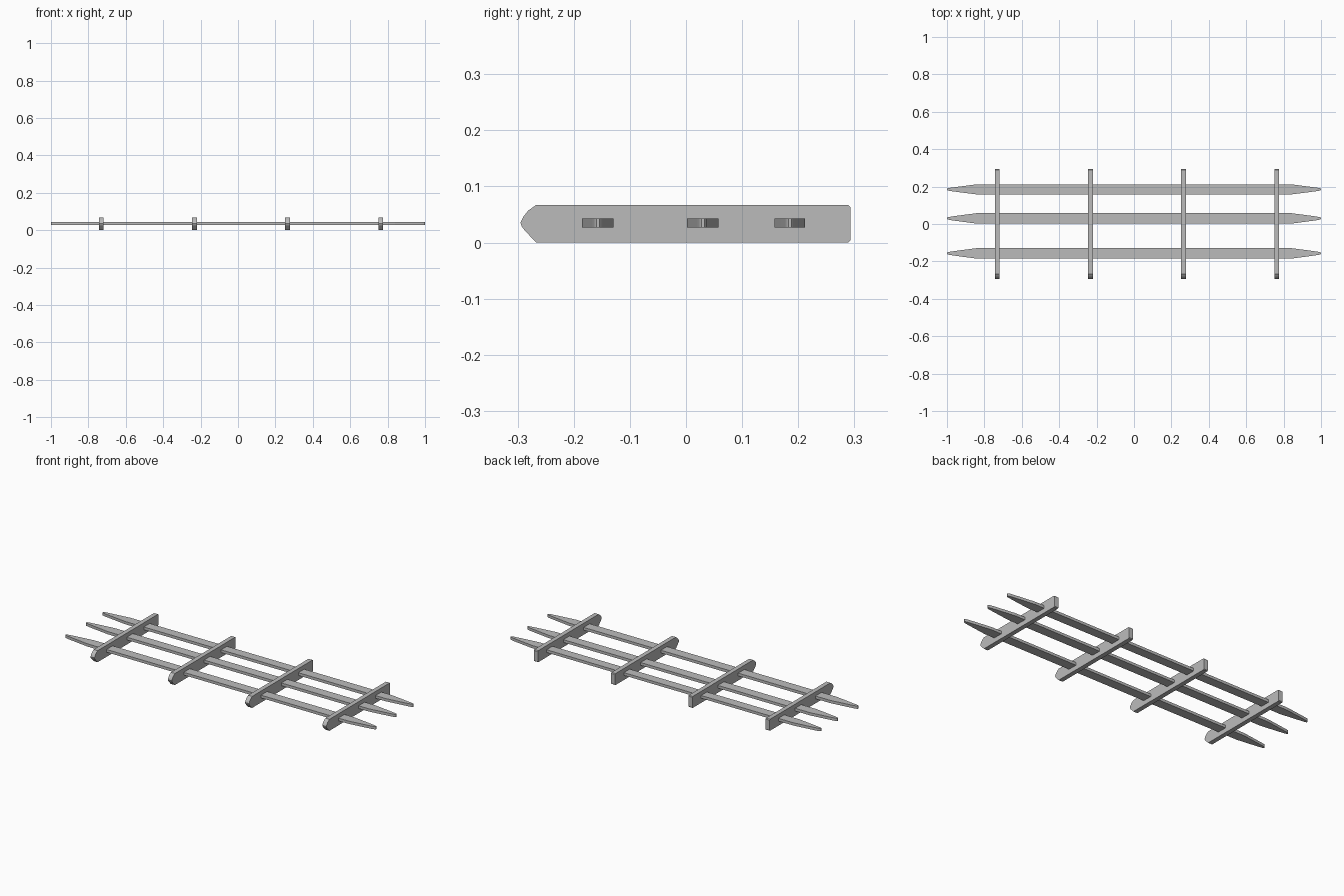
import bpy
import bmesh
from mathutils import Vector

cube = bpy.data.objects.get("Cube")
if cube:
    bpy.data.objects.remove(cube, do_unlink=True)

grey = bpy.data.materials.new("light_grey")
grey.use_nodes = True
colour = (0.5, 0.5, 0.5, 1)
grey.diffuse_color = colour
grey.node_tree.nodes["Principled BSDF"].inputs["Base Color"].default_value = colour


def plate(name, outline, thickness):
    """Extrude a closed outline of 3D points along a thickness vector."""
    bm = bmesh.new()
    face = bm.faces.new([bm.verts.new(p) for p in outline])
    out = bmesh.ops.extrude_face_region(bm, geom=[face])
    moved = [v for v in out["geom"] if isinstance(v, bmesh.types.BMVert)]
    bmesh.ops.translate(bm, verts=moved, vec=Vector(thickness))
    bmesh.ops.recalc_face_normals(bm, faces=bm.faces)
    mesh = bpy.data.meshes.new(name)
    bm.to_mesh(mesh)
    bm.free()
    mesh.materials.append(grey)
    obj = bpy.data.objects.new(name, mesh)
    bpy.context.collection.objects.link(obj)


# Upright ribs with a rounded nose at the front and a square back
RIB_WIDTH = 0.026
rib_profile = [(0.289, 0), (0.293, 0.004), (0.293, 0.063), (0.289, 0.067),
               (-0.267, 0.067), (-0.281, 0.057), (-0.290, 0.046), (-0.295, 0.036),
               (-0.293, 0.029), (-0.287, 0.021), (-0.267, 0)]
for i, x in enumerate((-0.731, -0.233, 0.265, 0.763)):
    plate(f"rib_{i + 1}", [(x - RIB_WIDTH / 2, y, z) for y, z in rib_profile],
          (RIB_WIDTH, 0, 0))

# Flat spars through the ribs, tapering to blunt tips at both ends
taper = [(0.84, 1), (0.93, 0.58), (0.98, 0.33), (0.995, 0.22), (1, 0.1)]
for name, y, half in (("front_spar", -0.157, 0.028),
                      ("middle_spar", 0.030, 0.028),
                      ("back_spar", 0.185, 0.027)):
    quarter = [(x, half * w) for x, w in taper]
    right_end = [(x, -w) for x, w in quarter] + quarter[::-1]
    outline = right_end + [(-x, -w) for x, w in right_end]
    plate(name, [(x, y + w, 0.027) for x, w in outline], (0, 0, 0.016))
